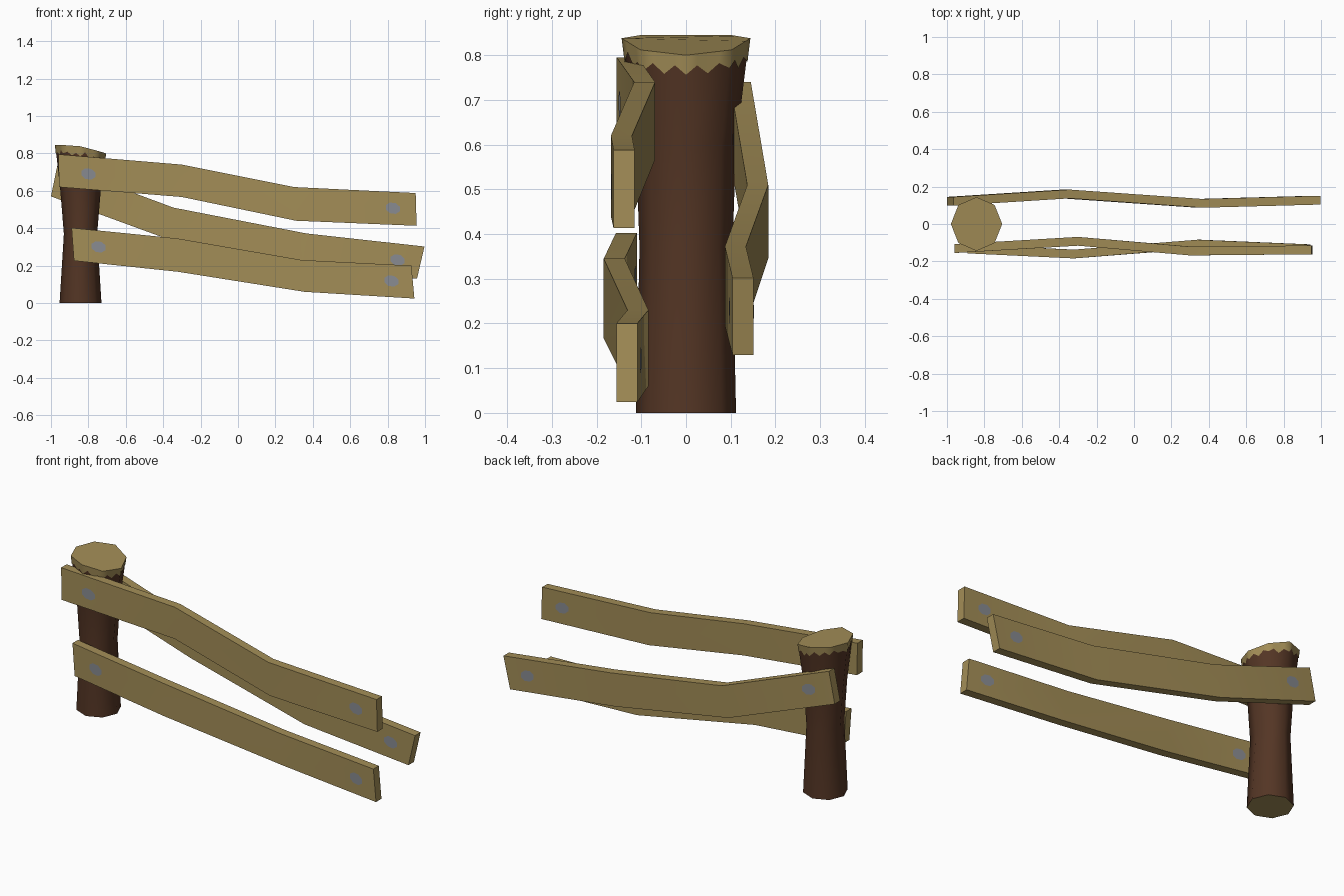
import bpy, math, random
from mathutils import Vector

if "Cube" in bpy.data.objects:
    bpy.data.objects.remove(bpy.data.objects["Cube"])

random.seed(4)


def material(name, rgb):
    m = bpy.data.materials.new(name)
    m.diffuse_color = (*rgb, 1)
    m.use_nodes = True
    m.node_tree.nodes["Principled BSDF"].inputs["Base Color"].default_value = m.diffuse_color
    return m


WOOD = material("cut wood", (0.365, 0.268, 0.095))
BARK = material("brown bark", (0.088, 0.036, 0.018))
METAL = material("nail grey", (0.25, 0.26, 0.285))


def make(name, verts, faces, mats, smooth=True):
    me = bpy.data.meshes.new(name)
    me.from_pydata([tuple(v) for v in verts], [], faces)
    for m in mats:
        me.materials.append(m)
    ob = bpy.data.objects.new(name, me)
    bpy.context.collection.objects.link(ob)
    if smooth:
        bpy.ops.object.select_all(action='DESELECT')
        ob.select_set(True)
        bpy.context.view_layer.objects.active = ob
        bpy.ops.object.shade_smooth_by_angle(angle=math.radians(50))
    return ob


# Post: eight-sided, waisted, with a sloping uneven top
CX, N = -0.842, 8
TOP_Z = [0.80, 0.812, 0.838, 0.845, 0.845, 0.845, 0.838, 0.812]


def ring(rx, ry, z):
    return [Vector((CX + rx * math.cos(i * math.tau / N),
                    ry * math.sin(i * math.tau / N),
                    z[i] if isinstance(z, list) else z)) for i in range(N)]


rings = [ring(0.112, 0.112, 0), ring(0.089, 0.104, 0.37),
         ring(0.108, 0.112, 0.6),
         ring(0.134, 0.141, [z - 0.004 for z in TOP_Z])]
faces = [(k * N + i, k * N + (i + 1) % N, (k + 1) * N + (i + 1) % N, (k + 1) * N + i)
         for k in range(3) for i in range(N)]
faces += [tuple(range(N - 1, -1, -1)), tuple(range(3 * N, 4 * N))]
post = make("post", sum(rings, []), faces, [BARK, WOOD])
for p in post.data.polygons:
    p.material_index = 1 if abs(p.normal.z) > 0.8 else 0

# Bare wood at the post top, with a ragged lower edge
rim, lower = ring(0.137, 0.144, TOP_Z), ring(0.111, 0.115, 0.6)
SUB = 4
top, skirt = [], []
for i in range(N):
    j = (i + 1) % N
    for s in range(SUB):
        t = s / SUB
        a, b = rim[i].lerp(rim[j], t), lower[i].lerp(lower[j], t)
        depth = (0.032 if s % 2 else 0.048) + random.uniform(-0.008, 0.008)
        top.append(a)
        skirt.append(a.lerp(b, depth / (a.z - b.z)))
M = N * SUB
faces = [(M + i, M + (i + 1) % M, (i + 1) % M, i) for i in range(M)]
faces.append(tuple(range(M)))
make("post_cut_top", top + skirt, faces, [WOOD])


# Planks: stations of (x top, z top, x bottom, z bottom, y front), left to right
T = 0.047


def plank(name, stations, nails):
    verts, faces = [], []
    for xt, zt, xb, zb, y in stations:
        verts += [(xb, y, zb), (xt, y, zt), (xt, y + T, zt), (xb, y + T, zb)]
    for k in range(len(stations) - 1):
        for i in range(4):
            a, b = 4 * k + i, 4 * k + (i + 1) % 4
            faces.append((a, a + 4, b + 4, b))
    e = 4 * (len(stations) - 1)
    faces += [(0, 1, 2, 3), (e + 3, e + 2, e + 1, e)]
    make(name, verts, faces, [WOOD])

    # Nail heads as thin plates following both faces of the plank
    def surface_y(x):
        for p, q in zip(stations, stations[1:]):
            x0, x1 = (p[0] + p[2]) / 2, (q[0] + q[2]) / 2
            if x <= x1 or q is stations[-1]:
                return p[4] + (q[4] - p[4]) * (x - x0) / (x1 - x0)

    for n, (nx, nz) in enumerate(nails):
        v, f = [], []
        for side in (0, 1):
            off = T + 0.003 if side else -0.003
            for i in range(8):
                a = (i + 0.5) * math.tau / 8
                x = nx + 0.041 * math.cos(a)
                v.append((x, surface_y(x) + off,
                          nz + 0.031 * math.sin(a) - 0.12 * (x - nx)))
            idx = tuple(range(side * 8, side * 8 + 8))
            f.append(idx[::-1] if side else idx)
        make(f"{name}_nail_{n + 1}", v, f, [METAL], smooth=False)


plank("upper_front_plank",
      [(-0.96, 0.795, -0.957, 0.62, -0.155), (-0.30, 0.74, -0.30, 0.567, -0.116),
       (0.30, 0.62, 0.31, 0.44, -0.168), (0.95, 0.588, 0.955, 0.413, -0.162)],
      [(-0.80, 0.69), (0.828, 0.507)])
plank("lower_front_plank",
      [(-0.89, 0.402, -0.877, 0.226, -0.157), (-0.323, 0.345, -0.32, 0.167, -0.184),
       (0.34, 0.23, 0.355, 0.06, -0.131), (0.927, 0.20, 0.943, 0.024, -0.156)],
      [(-0.745, 0.30), (0.82, 0.118)])
plank("back_plank",
      [(-0.965, 0.74, -1.0, 0.57, 0.098), (-0.345, 0.51, -0.385, 0.345, 0.137),
       (0.365, 0.372, 0.34, 0.195, 0.087), (0.997, 0.302, 0.957, 0.13, 0.104)],
      [(-0.85, 0.615), (0.853, 0.23)])
